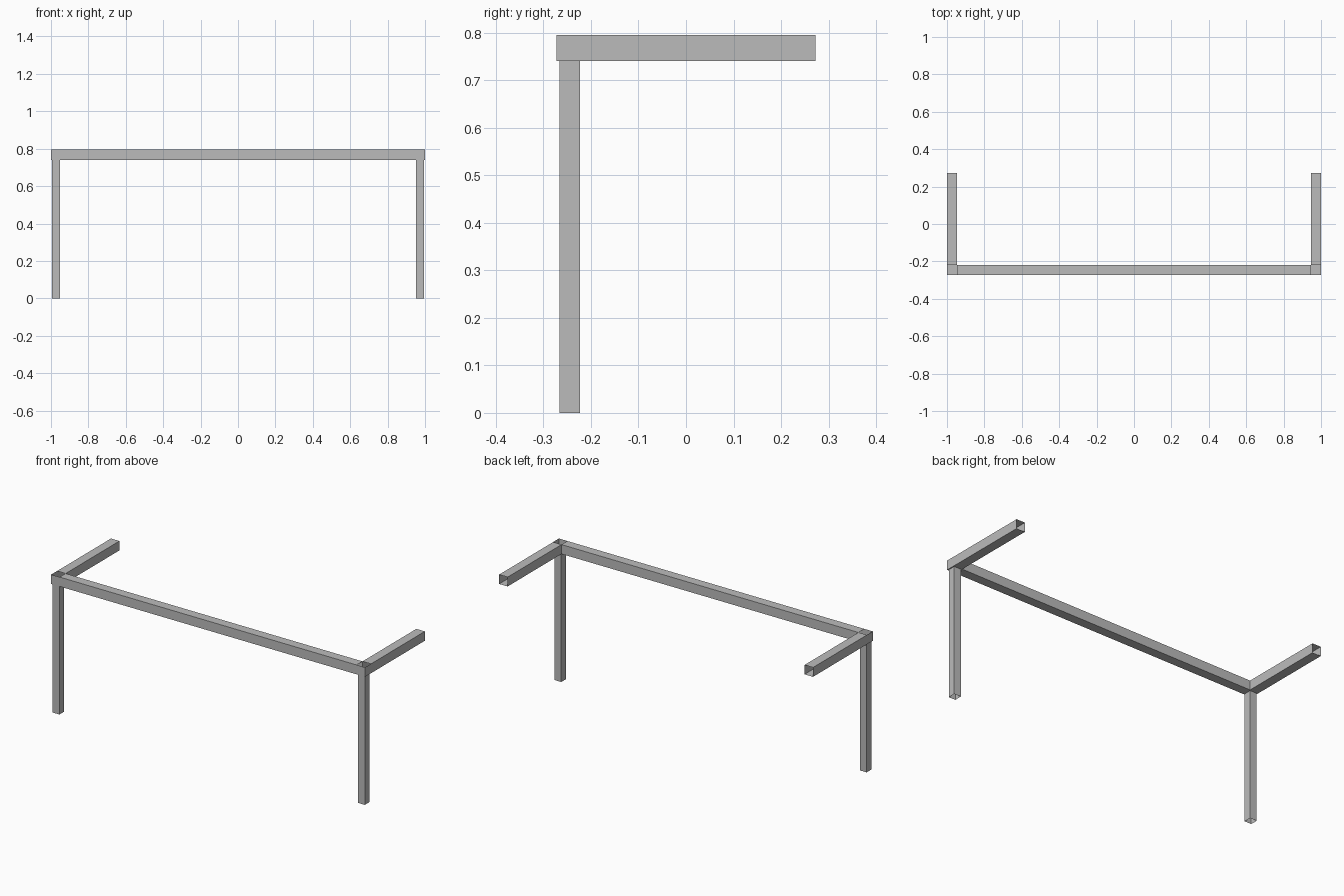
import bpy
import bmesh
from mathutils import Vector

cube = bpy.data.objects.get("Cube")
if cube:
    bpy.data.objects.remove(cube, do_unlink=True)

steel = bpy.data.materials.new("grey steel")
steel.use_nodes = True
GREY = (0.5, 0.5, 0.5, 1)
steel.diffuse_color = GREY
steel.node_tree.nodes["Principled BSDF"].inputs["Base Color"].default_value = GREY


def tube(name, low, high, open_sides):
    """Thin-walled box from low to high, without the faces on open_sides."""
    low, high = Vector(low), Vector(high)
    bm = bmesh.new()
    bmesh.ops.create_cube(bm, size=1)
    bm.normal_update()
    gone = [f for f in bm.faces
            if any(f.normal.dot(Vector(d)) > 0.9 for d in open_sides)]
    bmesh.ops.delete(bm, geom=gone, context="FACES_ONLY")
    for v in bm.verts:
        v.co = (low + high) / 2 + v.co * (high - low)
    mesh = bpy.data.meshes.new(name)
    bm.to_mesh(mesh)
    bm.free()
    mesh.materials.append(steel)
    obj = bpy.data.objects.new(name, mesh)
    bpy.context.collection.objects.link(obj)


W = 0.054            # beam section
TOP = 0.795
UNDER = TOP - W
FRONT, BACK = -0.272, 0.272
INNER = FRONT + W
LEG = 0.043          # leg section
INSET = (W - LEG) / 2

# Long front beam between the corners
tube("front_beam", (W - 1, FRONT, UNDER), (1 - W, INNER, TOP),
     [(1, 0, 0), (-1, 0, 0)])

for side, label in ((1, "left"), (-1, "right")):
    def span(a, b):
        return sorted((side * a, side * b))

    x0, x1 = span(1 - W, 1)
    # Corner joint, hollow and open on top and towards both beams
    tube(label + "_corner", (x0, FRONT, UNDER), (x1, INNER, TOP),
         [(-side, 0, 0), (0, 1, 0), (0, 0, 1)])
    # Side rail, open at the back
    tube(label + "_side_rail", (x0, INNER, UNDER), (x1, BACK, TOP),
         [(0, 1, 0), (0, -1, 0)])
    # Leg, open at the foot
    lx0, lx1 = span(1 - INSET - LEG, 1 - INSET)
    tube(label + "_leg", (lx0, FRONT + INSET, 0),
         (lx1, FRONT + INSET + LEG, UNDER), [(0, 0, 1), (0, 0, -1)])
